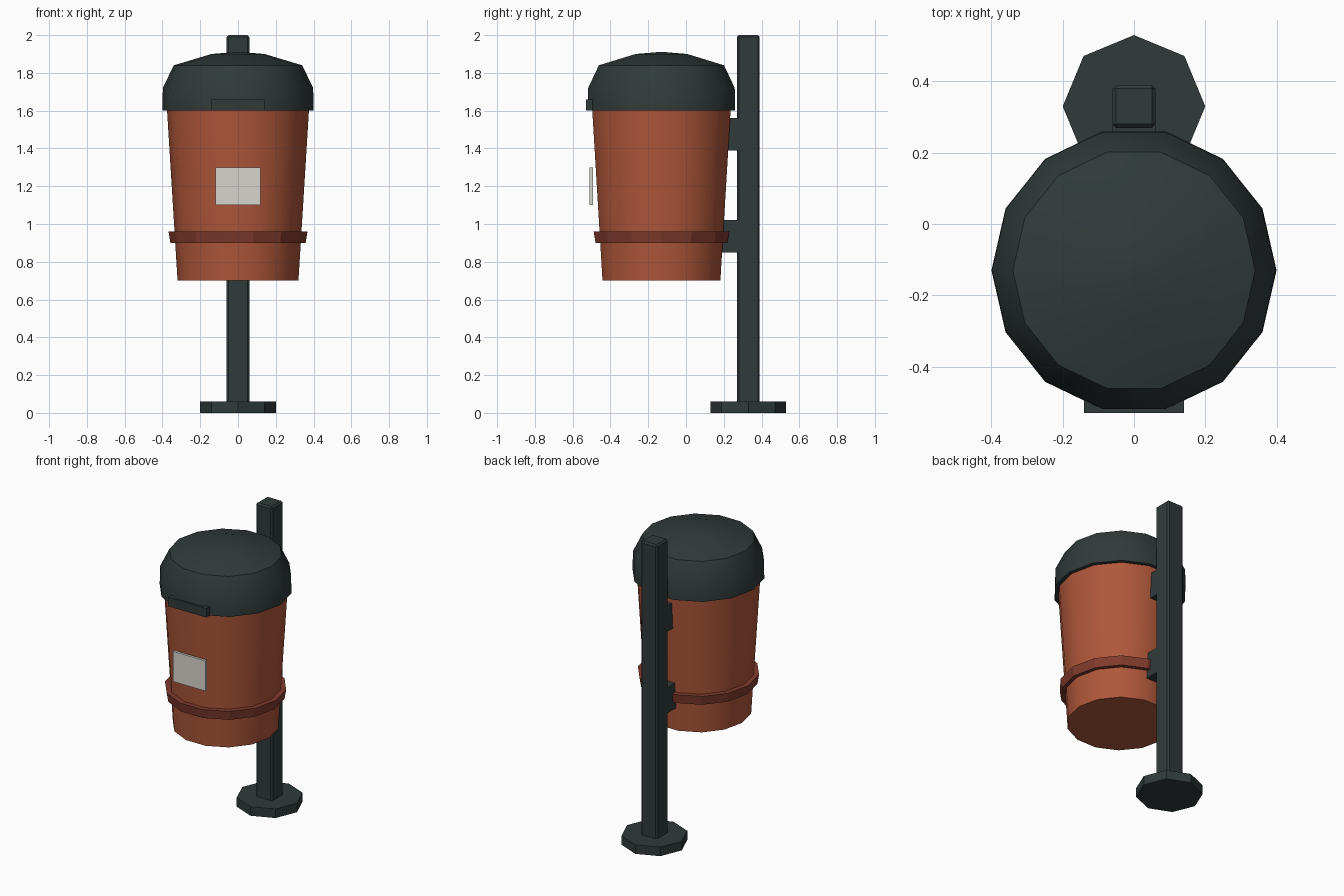
import bpy
import bmesh
from math import cos, sin, pi, radians
from mathutils import Matrix

cube = bpy.data.objects.get("Cube")
if cube:
    bpy.data.objects.remove(cube, do_unlink=True)


def material(name, rgb):
    mat = bpy.data.materials.new(name)
    mat.use_nodes = True
    mat.diffuse_color = (*rgb, 1)
    bsdf = mat.node_tree.nodes["Principled BSDF"]
    bsdf.inputs["Base Color"].default_value = (*rgb, 1)
    bsdf.inputs["Roughness"].default_value = 0.7
    return mat


dark = material("dark grey green", (0.03, 0.042, 0.042))
orange = material("burnt orange", (0.43, 0.095, 0.042))
rust = material("dark rust", (0.22, 0.044, 0.026))
pale = material("pale grey", (0.68, 0.66, 0.61))


def finish(bm, name, mat, smooth=False):
    bmesh.ops.recalc_face_normals(bm, faces=bm.faces[:])
    mesh = bpy.data.meshes.new(name)
    bm.to_mesh(mesh)
    bm.free()
    mesh.materials.append(mat)
    obj = bpy.data.objects.new(name, mesh)
    bpy.context.collection.objects.link(obj)
    if smooth:
        bpy.ops.object.select_all(action="DESELECT")
        obj.select_set(True)
        bpy.context.view_layer.objects.active = obj
        bpy.ops.object.shade_smooth_by_angle(angle=radians(30))
    return obj


def lathe(name, profile, y, sides, mat, turn=0.0, smooth=False):
    """Stack rings given as (radius, z) and close both ends."""
    bm = bmesh.new()
    rings = []
    for r, z in profile:
        angles = [turn + 2 * pi * i / sides for i in range(sides)]
        rings.append([bm.verts.new((r * cos(a), y + r * sin(a), z)) for a in angles])
    for low, high in zip(rings, rings[1:]):
        for i in range(sides):
            j = (i + 1) % sides
            bm.faces.new((low[i], low[j], high[j], high[i]))
    bm.faces.new(rings[0])
    bm.faces.new(rings[-1])
    return finish(bm, name, mat, smooth)


def box(name, low, high, mat, bevel=0.0):
    bm = bmesh.new()
    size = [h - l for l, h in zip(low, high)]
    mid = [(h + l) / 2 for l, h in zip(low, high)]
    bmesh.ops.create_cube(bm, matrix=Matrix.Translation(mid) @ Matrix.Diagonal((*size, 1)))
    obj = finish(bm, name, mat)
    if bevel:
        mod = obj.modifiers.new("Edge bevel", "BEVEL")
        mod.width = bevel
        mod.segments = 1
    return obj


BIN_Y, POST_Y, SIDES = -0.13, 0.33, 14

# Post, foot and the brackets that carry the bin
lathe("foot_plate", [(0.2, 0), (0.2, 0.06)], POST_Y, 8, dark, turn=pi / 2)
box("post", (-0.06, 0.27, 0.01), (0.06, 0.39, 2.0), dark, bevel=0.01)
for name, z in (("lower_bracket", 0.85), ("upper_bracket", 1.39)):
    box(name, (-0.06, 0.13, z), (0.06, 0.28, z + 0.17), dark)

# Tapered bin with its band
lathe("bin_body", [(0.32, 0.7), (0.378, 1.64)], BIN_Y, SIDES, orange, smooth=True)
lathe("bin_band", [(0.358, 0.9), (0.368, 0.96)], BIN_Y, SIDES, rust)

# Domed lid with front lip
lid = [(0.4, 1.6), (0.398, 1.72), (0.34, 1.84), (0.14, 1.9), (0.02, 1.91)]
lathe("lid", lid, BIN_Y, SIDES, dark, smooth=True)
box("lid_lip", (-0.14, -0.53, 1.6), (0.14, -0.49, 1.66), dark)

# Blank label plate
box("label_plate", (-0.12, -0.51, 1.1), (0.12, -0.493, 1.3), pale)
